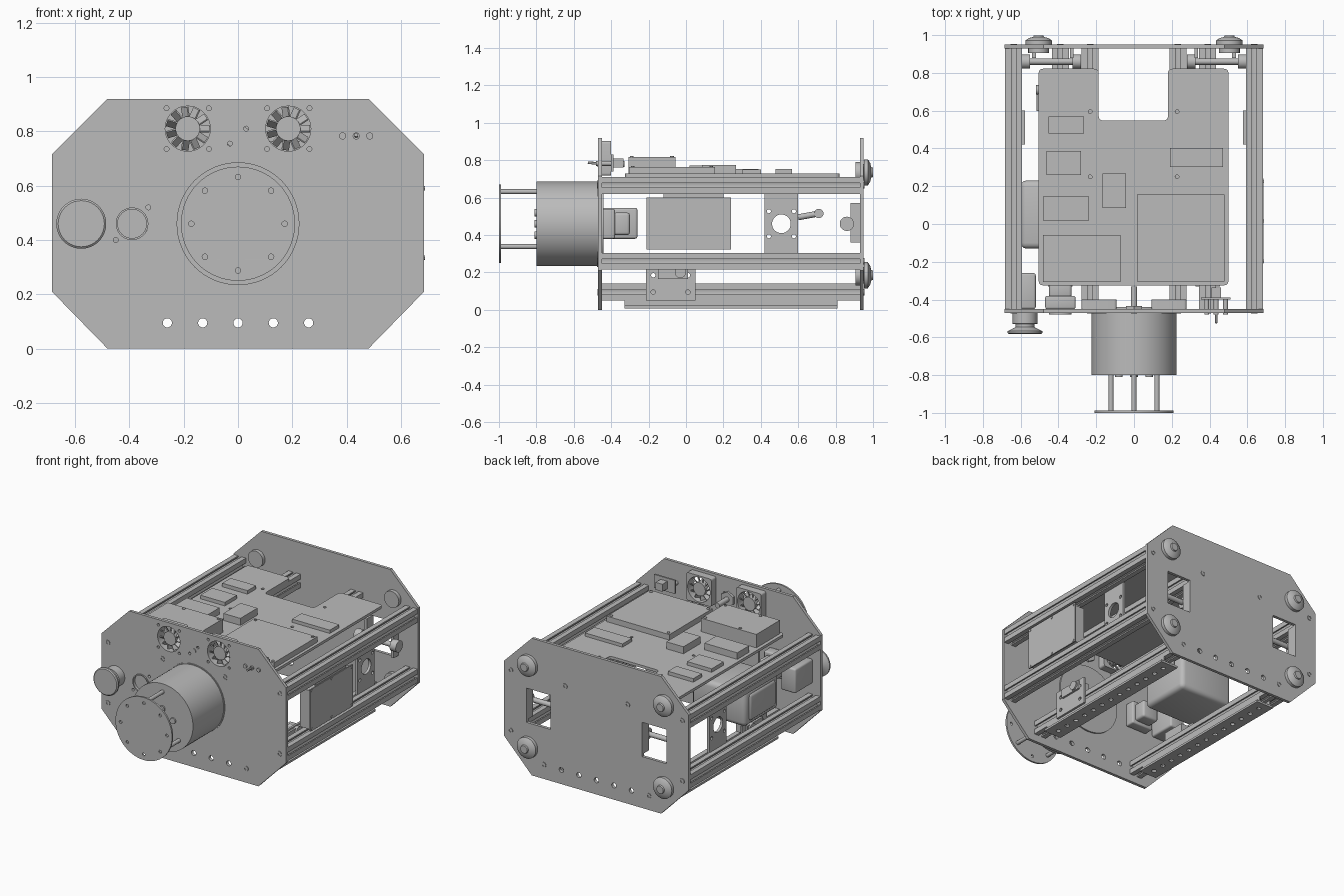
import bpy, bmesh
from math import pi, cos, sin
from mathutils import Matrix, Vector

cube = bpy.data.objects.get("Cube")
if cube:
    bpy.data.objects.remove(cube)

grey = bpy.data.materials.new("plain grey")
grey.use_nodes = True
grey.diffuse_color = (0.5, 0.5, 0.5, 1)
grey.node_tree.nodes["Principled BSDF"].inputs["Base Color"].default_value = grey.diffuse_color
parts = []
SIDES = (("left", 1), ("right", -1))


def add(name, mesh):
    mesh.materials.clear()
    mesh.materials.append(grey)
    ob = bpy.data.objects.new(name, mesh)
    bpy.context.collection.objects.link(ob)
    parts.append(ob)
    return ob


def from_bm(name, bm):
    bmesh.ops.recalc_face_normals(bm, faces=bm.faces)
    mesh = bpy.data.meshes.new(name)
    bm.to_mesh(mesh)
    bm.free()
    return add(name, mesh)


def box(name, xs, ys, zs, bevel=0):
    bm = bmesh.new()
    bmesh.ops.create_cube(bm, size=1)
    for v in bm.verts:
        for i, (a, b) in enumerate((xs, ys, zs)):
            v.co[i] = (a + b) / 2 + v.co[i] * (b - a)
    if bevel:
        bmesh.ops.bevel(bm, geom=bm.edges[:], offset=bevel, segments=3, affect='EDGES', profile=0.5)
    return from_bm(name, bm)


def cyl(name, p0, p1, r, r2=None, n=32):
    p0, p1 = Vector(p0), Vector(p1)
    d = p1 - p0
    turn = Vector((0, 0, 1)).rotation_difference(d).to_matrix().to_4x4()
    bm = bmesh.new()
    bmesh.ops.create_cone(bm, cap_ends=True, segments=n, radius1=r, radius2=r if r2 is None else r2,
                          depth=d.length, matrix=Matrix.Translation((p0 + p1) / 2) @ turn)
    return from_bm(name, bm)


def lathe_y(name, x, z, profile, n=40):
    """Closed turned part about an axis along y; profile is (radius, y)."""
    bm = bmesh.new()
    rings = [[bm.verts.new((x + r * cos(2 * pi * i / n), y, z + r * sin(2 * pi * i / n)))
              for i in range(n)] for r, y in profile]
    for a, b in zip(rings, rings[1:]):
        for i in range(n):
            bm.faces.new((a[i], a[i - 1], b[i - 1], b[i]))
    bm.faces.new(rings[0])
    bm.faces.new(rings[-1])
    return from_bm(name, bm)


def circle(u, v, r, n=28):
    return [(u + r * cos(2 * pi * i / n), v + r * sin(2 * pi * i / n)) for i in range(n)]


def rect(u0, u1, v0, v1):
    return [(u0, v0), (u1, v0), (u1, v1), (u0, v1)]


def rounded(points, r):
    out = []
    for i, p in enumerate(points):
        p, a, b = Vector(p), Vector(points[i - 1]), Vector(points[(i + 1) % len(points)])
        a, b = p + (a - p).normalized() * r, p + (b - p).normalized() * r
        out += [(1 - t) ** 2 * a + 2 * t * (1 - t) * p + t * t * b for t in (0, 0.25, 0.5, 0.75, 1)]
    return out


TURN = {'X': Matrix(((0, 0, 1), (1, 0, 0), (0, 1, 0))),
        'Y': Matrix(((1, 0, 0), (0, 0, -1), (0, 1, 0))),
        'Z': Matrix.Identity(3)}


def plate(name, axis, t0, t1, loops):
    """Flat plate across an axis; the first loop is the outline, the rest are holes."""
    cu = bpy.data.curves.new(name, 'CURVE')
    cu.dimensions, cu.fill_mode, cu.extrude = '2D', 'BOTH', (t1 - t0) / 2
    for loop in loops:
        s = cu.splines.new('POLY')
        s.points.add(len(loop) - 1)
        for p, q in zip(s.points, loop):
            p.co = (q[0], q[1], 0, 1)
        s.use_cyclic_u = True
    tmp = bpy.data.objects.new(name, cu)
    bpy.context.collection.objects.link(tmp)
    dg = bpy.context.evaluated_depsgraph_get()
    mesh = bpy.data.meshes.new_from_object(tmp.evaluated_get(dg))
    bpy.data.objects.remove(tmp)
    bm = bmesh.new()
    bm.from_mesh(mesh)
    bmesh.ops.remove_doubles(bm, verts=bm.verts, dist=1e-5)
    shift = Vector([(t0 + t1) / 2 if a == axis else 0 for a in 'XYZ'])
    bm.transform(Matrix.Translation(shift) @ TURN[axis].to_4x4())
    return from_bm(name, bm)


# End plates
half = [(0.685, 0.21), (0.685, 0.715), (0.48, 0.92)]
outline = [(0.48, 0)] + half + [(-u, v) for u, v in reversed(half)] + [(-0.48, 0)]
row = [circle(0.13 * i, 0.095, 0.017, 16) for i in range(-2, 3)]
fan_holes = [circle(0.185 * s, 0.81, 0.083, 40) for s in (1, -1)]
screw_holes = [circle(0.185 * s + 0.078 * a, 0.81 + 0.075 * b, 0.009, 12)
               for s in (1, -1) for a in (1, -1) for b in (1, -1)]
plate("front_plate", 'Y', -0.47, -0.45, [outline] + row + fan_holes + screw_holes
      + [circle(-0.39, 0.46, 0.06), circle(-0.33, 0.52, 0.009, 12), circle(-0.45, 0.4, 0.009, 12),
         circle(0.03, 0.81, 0.009, 12), circle(-0.03, 0.755, 0.009, 12)])
windows = [rect(*sorted((0.34 * s, 0.52 * s)), 0.345, 0.575) for s in (1, -1)]
plate("rear_plate", 'Y', 0.93, 0.95, [outline] + row + windows)

# Slotted rails with end screws
quarter = [(0.02, 0.012), (0.025, 0.022), (0.036, 0.022), (0.036, 0.012), (0.045, 0.012), (0.045, 0.045),
           (0.012, 0.045), (0.012, 0.036), (0.022, 0.036), (0.022, 0.025), (0.012, 0.02)]
slots = list(quarter)
for k in range(3):
    quarter = [(-v, u) for u, v in quarter]
    slots += quarter
for side, s in SIDES:
    for label, x, z in (("upper", 0.637, 0.665), ("middle", 0.637, 0.26), ("lower", 0.39, 0.095),
                        ("inner", 0.232, 0.665)):
        plate(f"{side}_{label}_rail", 'Y', -0.45, 0.93, [[(x * s + u, z + v) for u, v in slots]])
        for end, y, d in (("front", -0.47, -1), ("rear", 0.95, 1)):
            plate(f"{side}_{label}_{end}_washer", 'Y', *sorted((y, y + 0.004 * d)),
                  [circle(x * s, z, 0.017, 20), circle(x * s, z, 0.009, 12)])

# Drum, standoffs and front flange
cyl("drum_collar", (0, -0.475, 0.46), (0, -0.44, 0.46), 0.232, n=64)
cyl("drum", (0, -0.8, 0.46), (0, -0.47, 0.46), 0.226, n=64)
ring = [(0.172 * cos(i * pi / 4), 0.46 + 0.172 * sin(i * pi / 4)) for i in range(8)]
plate("front_flange", 'Y', -1, -0.988, [circle(0, 0.46, 0.21, 64)] + [circle(u, v, 0.01, 14) for u, v in ring])
for i in (2, 5, 7):
    u, v = ring[i]
    cyl(f"standoff_{i}", (u, -0.992, v), (u, -0.8, v), 0.013, n=20)
for u, v in ((0, 0.52), (0, 0.4), (0.08, 0.46), (-0.08, 0.46)):
    cyl("drum_socket", (u, -0.81, v), (u, -0.8, v), 0.02, n=20)

# Cooling fans
for side, s in SIDES:
    x = 0.185 * s
    plate(f"{side}_fan_frame", 'Y', -0.45, -0.4,
          [rounded(rect(x - 0.093, x + 0.093, 0.717, 0.903), 0.015), circle(x, 0.81, 0.083, 40)])
    cyl(f"{side}_fan_hub", (x, -0.46, 0.81), (x, -0.405, 0.81), 0.045)
    for i in range(11):
        blade = box(f"{side}_fan_blade", (0.043, 0.08), (-0.02, 0.02), (-0.003, 0.003))
        blade.data.transform(Matrix.Translation((x, -0.435, 0.81)) @ Matrix.Rotation(2 * pi * i / 11, 4, 'Y')
                             @ Matrix.Rotation(0.6, 4, 'X'))

# Push button and its contact block
lathe_y("push_button", -0.577, 0.46, [(0.085, -0.583), (0.092, -0.577), (0.092, -0.567), (0.06, -0.552),
                                       (0.05, -0.545), (0.05, -0.53), (0.066, -0.528), (0.066, -0.47)])
box("button_contact_block", (-0.63, -0.52), (-0.45, -0.26), (0.38, 0.545), 0.012)

# Round socket
plate("socket_ring", 'Y', -0.478, -0.42, [circle(-0.39, 0.46, 0.06, 40), circle(-0.39, 0.46, 0.053, 40)])
cyl("socket_core", (-0.39, -0.46, 0.46), (-0.39, -0.37, 0.46), 0.054)
box("socket_body", (-0.47, -0.31), (-0.45, -0.38), (0.38, 0.54), 0.01)
box("socket_tail", (-0.45, -0.33), (-0.39, -0.3), (0.4, 0.52), 0.015)

# Switch cluster and small shaft
box("switch_board", (0.355, 0.51), (-0.4, -0.388), (0.74, 0.83))
for x in (0.385, 0.435, 0.485):
    cyl("switch_bush", (x, -0.48, 0.783), (x, -0.39, 0.783), 0.013, n=16)
cyl("switch_lever", (0.435, -0.525, 0.787), (0.435, -0.47, 0.783), 0.007, n=12)
box("switch_body", (0.41, 0.46), (-0.39, -0.335), (0.76, 0.81))
cyl("small_shaft", (0, -0.474, 0.78), (0, -0.33, 0.78), 0.017, n=20)
cyl("small_shaft_nut", (0, -0.45, 0.78), (0, -0.435, 0.78), 0.05, n=6)

# Equipment tray and boards
tray = [(-0.505, -0.325), (0.5, -0.325), (0.5, 0.822), (0.18, 0.822), (0.18, 0.548),
        (-0.187, 0.548), (-0.187, 0.822), (-0.505, 0.822)]
plate("equipment_tray", 'Z', 0.71, 0.728, [rounded(tray, 0.025)]
      + [circle(u, v, 0.01, 12) for u in (-0.232, 0.228) for v in (0.25, 0.595)])
for name, xs, ys, top in (("main_board", (0.015, 0.48), (-0.305, 0.155), 0.765),
                          ("tall_module", (-0.482, -0.072), (-0.307, -0.057), 0.818),
                          ("wide_module", (-0.482, -0.238), (0.018, 0.145), 0.772),
                          ("square_module", (-0.462, -0.28), (0.26, 0.387), 0.752),
                          ("rear_module", (-0.452, -0.264), (0.478, 0.568), 0.752),
                          ("centre_module", (-0.168, -0.042), (0.085, 0.267), 0.775),
                          ("long_module", (0.19, 0.47), (0.302, 0.402), 0.75)):
    box(name, xs, ys, (0.725, top))
for x, y, z in [(a, b, 0.765) for a in (0.035, 0.46) for b in (-0.285, 0.135)] + \
        [(a, b, 0.818) for a in (-0.35, -0.09) for b in (-0.29, -0.075)]:
    cyl("board_screw", (x, y, z), (x, y, z + 0.004), 0.01, n=12)

# Drive box on one side, rounded supply on the other
box("drive_box", (0.6, 0.677), (-0.2, 0.23), (0.33, 0.59))
box("drive_cap", (0.605, 0.66), (-0.12, 0.2), (0.58, 0.622))
plate("drive_cover", 'X', 0.677, 0.685, [rect(-0.21, 0.24, 0.322, 0.602)])
for y in (-0.195, 0.015, 0.225):
    for z in (0.335, 0.59):
        cyl("cover_screw", (0.684, y, z), (0.688, y, z), 0.008, n=12)
box("power_supply", (-0.6, -0.2), (-0.13, 0.23), (0.33, 0.57), 0.03)
box("power_supply_band", (-0.61, -0.5), (-0.09, 0.19), (0.36, 0.54), 0.02)

for side, s in SIDES:
    # Side mounting plate with round opening
    holes = [circle(0.51 + 0.067 * a, 0.46 + 0.067 * b, 0.011, 12) for a in (1, -1) for b in (1, -1)]
    plate(f"{side}_side_mount", 'X', *sorted((0.577 * s, 0.595 * s)),
          [rect(0.42, 0.6, 0.3, 0.625), circle(0.51, 0.46, 0.05)] + holes)
    # Perforated strip under the lower rail
    plate(f"{side}_strip", 'Z', 0.008, 0.022, [rect(0.39 * s - 0.065, 0.39 * s + 0.065, -0.33, 0.81)]
          + [circle(0.39 * s, -0.27 + 0.085 * i, 0.015, 12) for i in range(13)])
    for e in (-1, 1):
        box(f"{side}_strip_wall", (0.39 * s + 0.04 * e - 0.005, 0.39 * s + 0.04 * e + 0.005),
            (-0.33, 0.81), (0.015, 0.05))
    # Lower bracket
    plate(f"{side}_lower_bracket", 'X', *sorted((0.438 * s, 0.452 * s)), [rect(-0.215, 0.05, 0.05, 0.235)]
          + [circle(y, z, 0.012, 12) for y in (-0.175, 0.01) for z in (0.095, 0.185)])
    cyl(f"{side}_bracket_socket", (0.4 * s, -0.03, 0.2), (0.475 * s, -0.03, 0.2), 0.03)
    box(f"{side}_bracket_block", sorted((0.38 * s, 0.465 * s)), (-0.15, 0.01), (0.165, 0.225))
    # Handle bar behind the rear window
    cyl(f"{side}_handle_bar", (0.29 * s, 0.86, 0.46), (0.57 * s, 0.86, 0.46), 0.017, n=20)
    cyl(f"{side}_handle_inner_end", (0.28 * s, 0.86, 0.46), (0.325 * s, 0.86, 0.46), 0.038)
    cyl(f"{side}_handle_outer_end", (0.55 * s, 0.86, 0.46), (0.595 * s, 0.86, 0.46), 0.038)
    for x in (0.33, 0.53):
        box(f"{side}_window_cheek", (x * s - 0.01, x * s + 0.01), (0.88, 0.93), (0.36, 0.57))
    # Domed rear feet
    for label, z in (("upper", 0.735), ("lower", 0.185)):
        lathe_y(f"{side}_{label}_foot", 0.505 * s, z, [(0.055, 0.905), (0.055, 0.93), (0.03, 0.95), (0.07, 0.951),
                (0.07, 0.972), (0.05, 0.985), (0.028, 0.99), (0.025, 0.999)])

# Small lever inside the frame
cyl("lever_arm", (-0.5, 0.6, 0.495), (-0.5, 0.71, 0.515), 0.016, n=16)
cyl("lever_pivot", (-0.52, 0.71, 0.515), (-0.48, 0.71, 0.515), 0.025, n=20)

bpy.ops.object.select_all(action='DESELECT')
for ob in parts:
    ob.select_set(True)
bpy.context.view_layer.objects.active = parts[0]
bpy.ops.object.shade_smooth_by_angle(angle=pi / 6)
